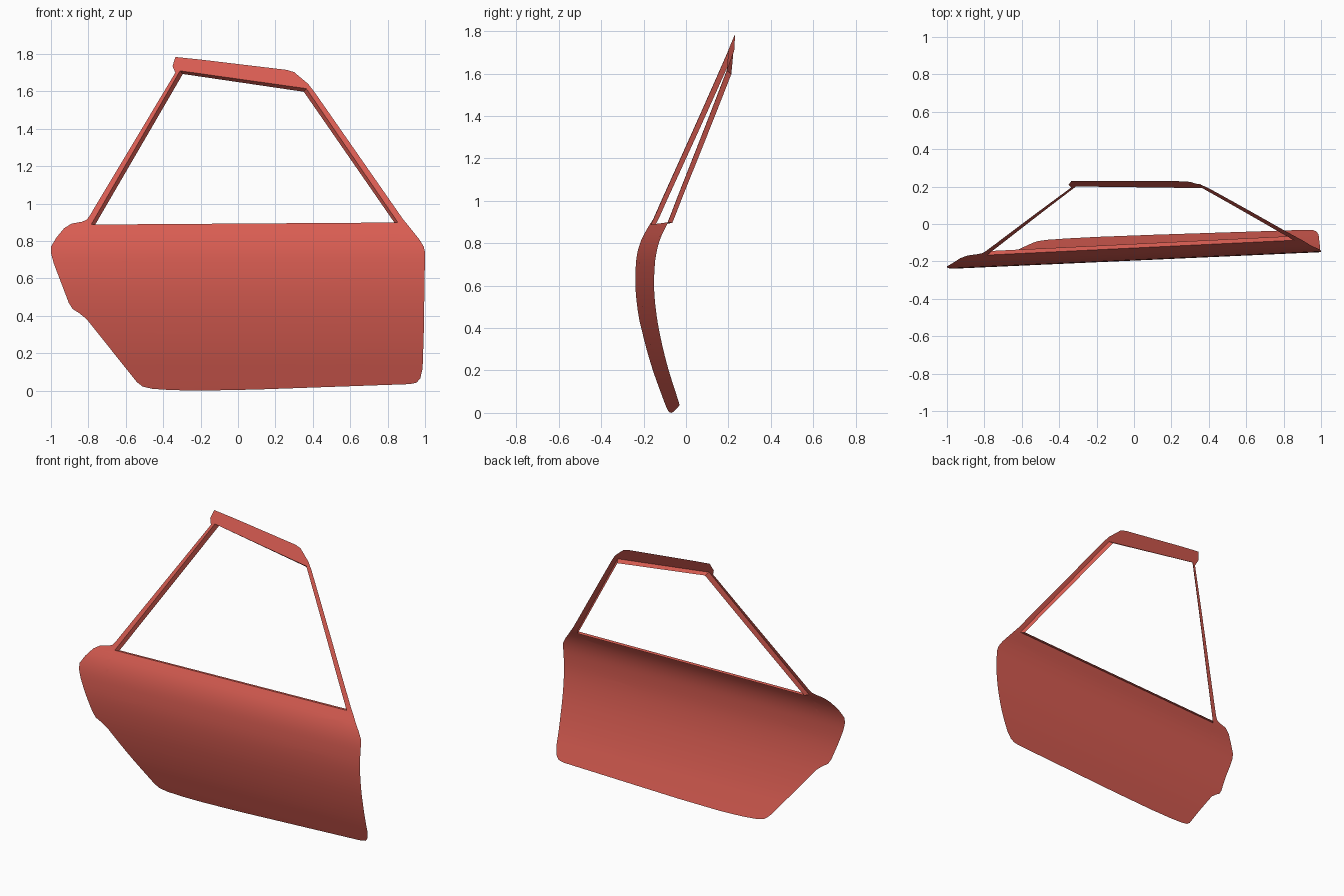
import bpy, bmesh

if "Cube" in bpy.data.objects:
    bpy.data.objects.remove(bpy.data.objects["Cube"])

# Vertical section of the door skin: (z, y) at x = 0
SECTION = [(-0.1, -0.022), (0, -0.060), (0.1, -0.094), (0.2, -0.126), (0.32, -0.157),
           (0.45, -0.182), (0.58, -0.195), (0.7, -0.192), (0.77, -0.181), (0.83, -0.161),
           (0.9, -0.125), (1.0, -0.083), (1.4, 0.086), (1.8, 0.252), (2.0, 0.335)]


def skin_y(x, z):
    """Smooth interpolation of the section, sheared along x."""
    i = 1
    while i < len(SECTION) - 3 and z > SECTION[i + 1][0]:
        i += 1
    (z0, a), (z1, b), (z2, c), (z3, d) = SECTION[i - 1:i + 3]
    h = z2 - z1
    t = (z - z1) / h
    m1, m2 = (c - a) / (z2 - z0) * h, (d - b) / (z3 - z1) * h
    y = ((2*t**3 - 3*t**2 + 1) * b + (t**3 - 2*t**2 + t) * m1
         + (3*t**2 - 2*t**3) * c + (t**3 - t**2) * m2)
    return y + 0.045 * x


def finish(bm, name):
    me = bpy.data.meshes.new(name)
    bm.to_mesh(me)
    bm.free()
    me.materials.append(paint)
    ob = bpy.data.objects.new(name, me)
    bpy.context.collection.objects.link(ob)
    for p in me.polygons:
        p.use_smooth = True
    return ob


paint = bpy.data.materials.new("red_paint")
paint.diffuse_color = (0.70, 0.11, 0.085, 1)
paint.use_nodes = True
paint.node_tree.nodes["Principled BSDF"].inputs["Base Color"].default_value = paint.diffuse_color

# Door outline and window opening, seen from the front (x, z)
OUTLINE = [(-1, .77), (-1, .735), (-.985, .68), (-.905, .47), (-.885, .437), (-.85, .415),
           (-.81, .383), (-.54, .045), (-.51, .022), (-.46, .01), (-.36, .003), (-.2, 0),
           (.1, .006), (.92, .035), (.955, .043), (.975, .067), (.987, .12), (.993, .3),
           (1, .74), (.993, .77), (.97, .808), (.88, .92), (.41, 1.595), (.375, 1.64),
           (.30, 1.703), (.26, 1.715), (-.20, 1.77), (-.335, 1.784), (-.35, 1.735),
           (-.335, 1.70), (-.795, .932), (-.81, .913), (-.835, .903), (-.89, .893),
           (-.93, .868), (-.97, .82)]
WINDOW = [(-.785, .888), (-.31, 1.71), (.365, 1.615), (.855, .899)]
LIP = [(-.765, .885), (-.295, 1.693), (.352, 1.598), (.838, .896)]

# Outer skin: fill the flat outline, slice it in rows, then bend it
bm = bmesh.new()
edges = []
for loop in (OUTLINE, WINDOW):
    vs = [bm.verts.new((x, 0, z)) for x, z in loop]
    edges += [bm.edges.new((vs[i - 1], vs[i])) for i in range(len(vs))]
bmesh.ops.triangle_fill(bm, use_beauty=True, use_dissolve=False, edges=edges, normal=(0, -1, 0))
cuts = [((0, 0, 0.03 * k), (0, 0, 1)) for k in range(1, 60)]
cuts += [((0.2 * k, 0, 0), (1, 0, 0)) for k in range(-4, 5)]
for co, no in cuts:
    bmesh.ops.bisect_plane(bm, geom=bm.verts[:] + bm.edges[:] + bm.faces[:],
                           dist=1e-5, plane_co=co, plane_no=no)
for v in bm.verts:
    v.co.y = skin_y(v.co.x, v.co.z)
bm.normal_update()
bmesh.ops.reverse_faces(bm, faces=[f for f in bm.faces if f.normal.y > 0])
finish(bm, "door_skin")

# Folded lip around the window opening
bm = bmesh.new()
N = 24
for s in range(4):
    pairs = []
    for k in range(N + 1):
        t = k / N
        mix = lambda L: [L[s][j] * (1 - t) + L[(s + 1) % 4][j] * t for j in (0, 1)]
        (x, z), (u, w) = mix(WINDOW), mix(LIP)
        y = skin_y(x, z)
        pairs.append((bm.verts.new((x, y, z)), bm.verts.new((u, y + 0.022, w))))
    for (a, b), (c, d) in zip(pairs, pairs[1:]):
        bm.faces.new((a, b, d, c))
bmesh.ops.remove_doubles(bm, verts=bm.verts[:], dist=1e-4)
bm.normal_update()
# Lip faces point into the opening
for f in bm.faces[:]:
    c = f.calc_center_median()
    if f.normal.x * (0.03 - c.x) + f.normal.z * (1.25 - c.z) < 0:
        f.normal_flip()
lip = finish(bm, "window_lip")
bpy.context.view_layer.objects.active = lip
lip.select_set(True)
bpy.ops.object.shade_smooth_by_angle()
